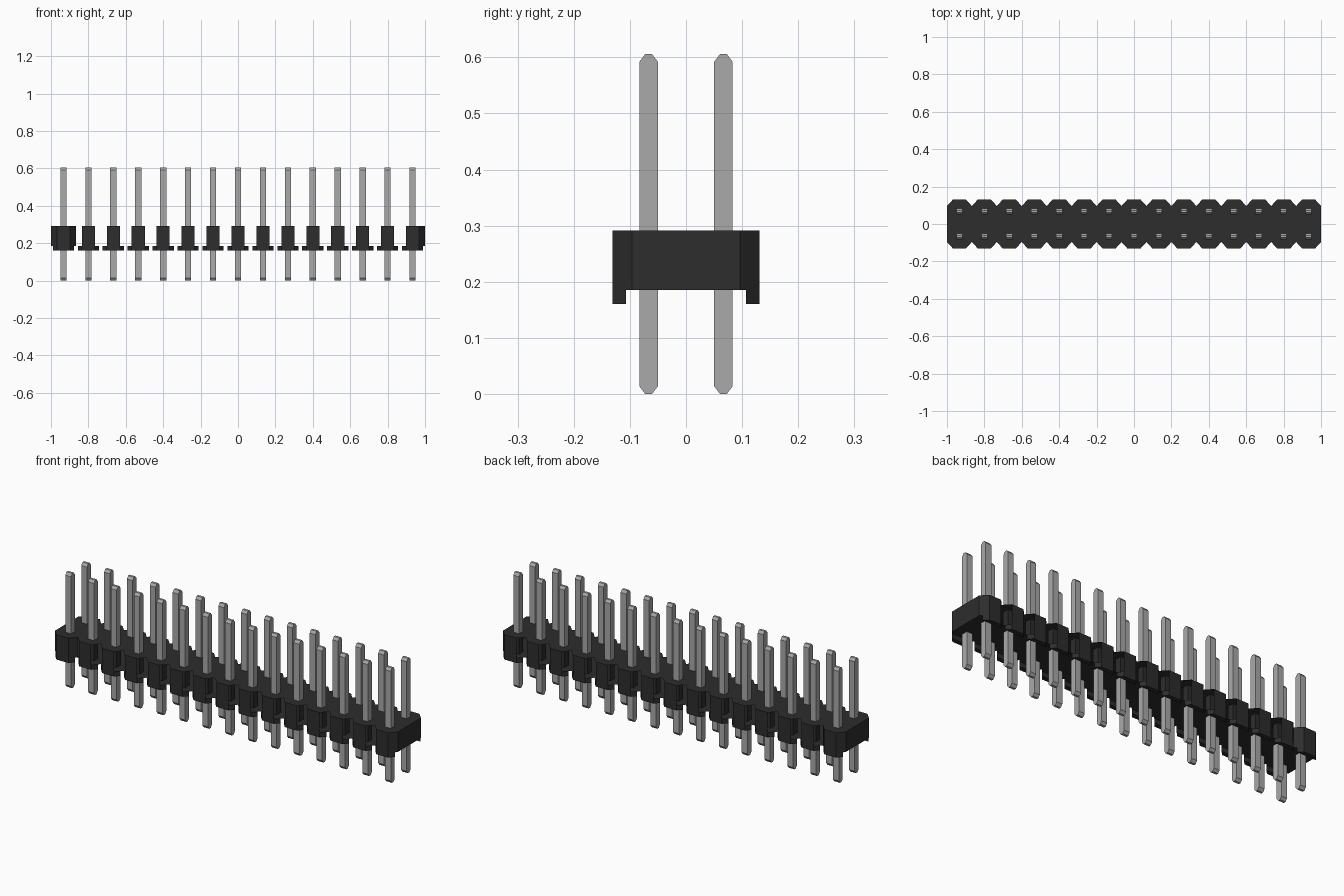
import bpy, bmesh

if "Cube" in bpy.data.objects:
    bpy.data.objects.remove(bpy.data.objects["Cube"], do_unlink=True)

COUNT = 15
PITCH = 2 / COUNT
ROW = PITCH / 2                    # pin row distance from the centre line
Z_FOOT, Z_LOW, Z_TOP = 0.16, 0.185, 0.291
Y_OUT, Y_VALLEY, Y_FOOT = 0.131, 0.096, 0.107
HALF = 0.035                       # half width of each flat block front
PIN = 0.0165                       # half width of a pin
PIN_TOP = 0.606
CENTRES = [-1 + PITCH * (i + 0.5) for i in range(COUNT)]


def material(name, rgb):
    mat = bpy.data.materials.new(name)
    mat.use_nodes = True
    mat.diffuse_color = (*rgb, 1)
    bsdf = mat.node_tree.nodes["Principled BSDF"]
    bsdf.inputs["Base Color"].default_value = (*rgb, 1)
    bsdf.inputs["Roughness"].default_value = 0.6
    return mat


black = material("black plastic", (0.026, 0.026, 0.026))
metal = material("grey metal", (0.40, 0.40, 0.40))


def finish(bm, name, mat):
    mesh = bpy.data.meshes.new(name)
    bm.to_mesh(mesh)
    bm.free()
    mesh.materials.append(mat)
    obj = bpy.data.objects.new(name, mesh)
    bpy.context.collection.objects.link(obj)
    return obj


def prism(bm, low, high, keep=lambda i: True, caps=(True, True)):
    """Join two matching counter-clockwise loops with walls and end caps."""
    a = [bm.verts.new(p) for p in low]
    b = [bm.verts.new(p) for p in high]
    n = len(a)
    for i in range(n):
        if keep(i):
            j = (i + 1) % n
            bm.faces.new((a[i], a[j], b[j], b[i]))
    if caps[0]:
        bm.faces.new(a[::-1])
    if caps[1]:
        bm.faces.new(b)


def flat_prism(bm, outline, z0, z1, **kw):
    prism(bm, [(x, y, z0) for x, y in outline], [(x, y, z1) for x, y in outline], **kw)


# Housing: scalloped strip; the bevel walls between blocks are open
front = [(-1, -Y_VALLEY)]
for c in CENTRES:
    front += [(c - HALF, -Y_OUT), (c + HALF, -Y_OUT), (c + ROW, -Y_VALLEY)]
outline = front + [(-x, -y) for x, y in front]


def wall_kept(i):
    (x0, y0), (x1, y1) = outline[i], outline[(i + 1) % len(outline)]
    straight = abs(x0 - x1) < 1e-5 or abs(y0 - y1) < 1e-5
    mid = (x0 + x1) / 2
    return straight or mid < -1 + PITCH or mid > 1 - (ROW - HALF)


bm = bmesh.new()
flat_prism(bm, outline, Z_LOW, Z_TOP, keep=wall_kept)
finish(bm, "housing", black)

# Feet: a tapered lip below every block, on both long sides
bm = bmesh.new()
inner = HALF + (Y_OUT - Y_FOOT) * (ROW - HALF) / (Y_OUT - Y_VALLEY)
for c in CENTRES:
    for s in (1, -1):
        lip = [(-HALF, -Y_OUT), (HALF, -Y_OUT), (inner, -Y_FOOT), (-inner, -Y_FOOT)]
        flat_prism(bm, [(c + s * x, s * y) for x, y in lip], Z_FOOT, Z_LOW)
finish(bm, "housing_feet", black)

# Sleeves: walls of the pin holes inside the housing
bm = bmesh.new()
r = PIN + 0.001
for c in CENTRES:
    for y in (-ROW, ROW):
        square = [(c - r, y - r), (c + r, y - r), (c + r, y + r), (c - r, y + r)]
        flat_prism(bm, square, Z_LOW, Z_TOP, caps=(False, False))
finish(bm, "pin_hole_sleeves", black)

# Pins: square bars whose tips are bevelled towards front and back
TIP, BEVEL = 0.006, 0.014
profile = [(-TIP, 0), (TIP, 0), (PIN, BEVEL), (PIN, PIN_TOP - BEVEL),
           (TIP, PIN_TOP), (-TIP, PIN_TOP), (-PIN, PIN_TOP - BEVEL), (-PIN, BEVEL)]
for name, row in (("front_pins", -ROW), ("back_pins", ROW)):
    bm = bmesh.new()
    for c in CENTRES:
        prism(bm, [(c - PIN, row + y, z) for y, z in profile],
              [(c + PIN, row + y, z) for y, z in profile])
    finish(bm, name, metal)
